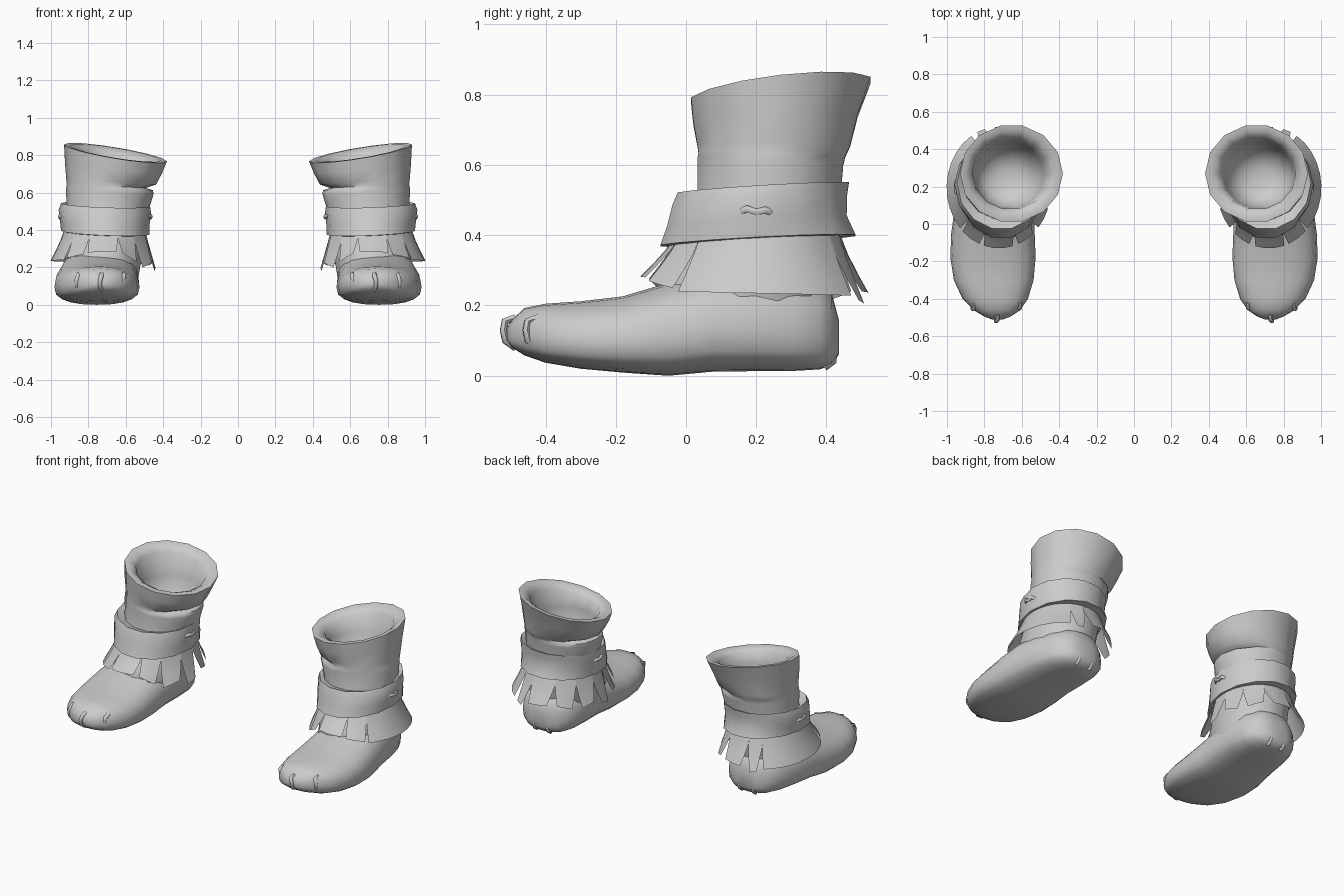
import bpy, math
from math import cos, sin, radians, pi

if "Cube" in bpy.data.objects:
    bpy.data.objects.remove(bpy.data.objects["Cube"])


def finish(ob, angle=40):
    # every part is built on the +x boot and mirrored to the other
    m = ob.modifiers.new("Mirror", 'MIRROR')
    m.use_axis = (True, False, False)
    m.use_mirror_merge = False
    bpy.ops.object.select_all(action='DESELECT')
    ob.select_set(True)
    bpy.context.view_layer.objects.active = ob
    bpy.ops.object.shade_smooth_by_angle(angle=radians(angle))


def make(name, verts, faces):
    me = bpy.data.meshes.new(name)
    me.from_pydata(verts, [], faces)
    me.update()
    ob = bpy.data.objects.new(name, me)
    bpy.context.collection.objects.link(ob)
    return ob


def loft(name, rings, caps=(True, True), angle=40):
    n = len(rings[0])
    verts = [p for r in rings for p in r]
    faces = [(k*n + i, k*n + (i+1) % n, (k+1)*n + (i+1) % n, (k+1)*n + i)
             for k in range(len(rings)-1) for i in range(n)]
    if caps[0]:
        faces.append(tuple(reversed(range(n))))
    if caps[1]:
        faces.append(tuple(range(len(verts)-n, len(verts))))
    ob = make(name, verts, faces)
    finish(ob, angle)
    return ob


def oval(z, cx, cy, rx, ry, tx=0, ty=0, n=14):
    # level or tilted ellipse
    return [(cx + rx*cos(t), cy + ry*sin(t), z + tx*cos(t) + ty*sin(t))
            for t in (2*pi*i/n for i in range(n))]


def spow(v, e):
    return math.copysign(abs(v)**e, v)


def foot_ring(y, cx, hw, zb, zt, n=20):
    zm = zb + 0.4*(zt - zb)
    out = []
    for i in range(n):
        t = 2*pi*i/n
        s = sin(t)
        h = (zt - zm)*spow(s, 0.85) if s > 0 else (zm - zb)*spow(s, 0.62)
        # heel and toe undersides lean in for a rounder end
        out.append((cx + hw*spow(cos(t), 0.85), y, zm + h))
    return out


# foot: y, centre x, half width, bottom z, top z
foot = [(-.51, .73, .03, .10, .135), (-.495, .73, .07, .08, .16),
        (-.46, .733, .125, .058, .193), (-.40, .742, .175, .037, .205),
        (-.30, .75, .213, .02, .212), (-.18, .754, .228, .009, .226),
        (-.05, .754, .223, .0, .265), (.08, .745, .215, .012, .30),
        (.2, .735, .205, .013, .30), (.31, .725, .185, .014, .28),
        (.38, .72, .155, .018, .26), (.415, .72, .115, .03, .235),
        (.435, .72, .06, .06, .16)]
loft("foot", [foot_ring(*f) for f in foot][::-1], angle=60)

# shaft: outside up to the flared rim, broad lip, then down inside
shaft = [(.10, .72, .17, .18, .22), (.22, .72, .15, .20, .26),
         (.30, .715, .18, .21, .235), (.40, .71, .215, .213, .215),
         (.53, .693, .237, .223, .21), (.60, .686, .24, .234, .213, .01),
         (.622, .686, .243, .232, .215, .01), (.635, .703, .247, .212, .217, .01),
         (.655, .678, .25, .24, .223, .012), (.73, .665, .255, .26, .24, .025, .012),
         (.812, .655, .27, .275, .262, .045, .03),
         (.812, .656, .27, .245, .232, .04, .027),
         (.785, .66, .27, .205, .192, .033, .022), (.68, .668, .26, .19, .18),
         (.58, .675, .25, .17, .16), (.52, .68, .245, .12, .11), (.50, .68, .245, .05, .05)]
loft("shaft", [oval(*r) for r in shaft], angle=60)

# ankle cuff band
cuff = [(.515, .70, .23, .205, .195, 0, .015), (.535, .708, .22, .238, .25, .008, .015),
        (.50, .712, .21, .247, .255, .008, .015), (.44, .712, .202, .24, .262, .008, .015),
        (.385, .71, .205, .236, .285, .01, .015),
        (.38, .71, .205, .20, .20, .008, .015)]
loft("cuff", [oval(*r) for r in cuff][::-1], caps=(False, False), angle=40)

# torn fringe: start angle, end angle, bottom z at each end, gap width
flaps = [(-44, 60, .24, .228, 2), (60, 80, .215, .205, 6), (80, 116, .235, .24, 6),
         (116, 145, .24, .215, 6), (145, 172, .21, .23, 6), (172, 196, .20, .18, 6),
         (196, 226, .225, .20, 5), (226, 252, .23, .275, 4), (252, 290, .285, .28, 3),
         (290, 316, .27, .25, 2)]
verts, faces = [], []
for a0, a1, z0, z1, gap in flaps:
    cols = max(3, round((a1 - a0)/12) + 1)
    base = len(verts)
    for j in range(4):
        f = j/3
        gp = gap*max(0, f - .33)/.67     # slits open only near the hem
        for i in range(cols):
            u = i/(cols - 1)
            a = radians(a0 + gp + (a1 - a0 - 2*gp)*u)
            z = .40 + (z0 + (z1 - z0)*u - .40)*f
            g = f**1.2
            verts.append((.712 + .01*g + (.218 + .062*g)*cos(a),
                          .205 - .01*g + (.235 + .09*g)*sin(a), z))
    for j in range(3):
        for i in range(cols - 1):
            k = base + j*cols + i
            faces.append((k, k + cols, k + cols + 1, k + 1))
finish(make("fringe", verts, faces), 60)


def thread(name, pts, r):
    cu = bpy.data.curves.new(name, 'CURVE')
    cu.dimensions = '3D'
    cu.bevel_depth = r
    cu.bevel_resolution = 1
    cu.use_fill_caps = True
    sp = cu.splines.new('POLY')
    sp.points.add(len(pts) - 1)
    for p, q in zip(sp.points, pts):
        p.co = (*q, 1)
    ob = bpy.data.objects.new(name, cu)
    bpy.context.collection.objects.link(ob)
    bpy.ops.object.select_all(action='DESELECT')
    ob.select_set(True)
    bpy.context.view_layer.objects.active = ob
    bpy.ops.object.convert(target='MESH')
    finish(bpy.context.object, 60)


# toe stitches, heel stitches and cuff ties
for x, y in ((.61, -.45), (.73, -.515), (.855, -.45)):
    thread("toe_stitch", [(x, y + .03, .165), (x, y, .155), (x + .008, y - .004, .13),
                          (x + .008, y + .002, .10), (x, y + .03, .08)], .012)
for x in (.67, .765):
    thread("heel_stitch", [(x, .405, .085), (x, .425, .07), (x, .42, .04), (x, .395, .022)], .01)
for x, d in ((.95, 1), (.469, -1)):
    thread("cuff_tie", [(x - .012*d, .16, .47), (x + .002*d, .175, .475), (x, .2, .466),
                        (x + .002*d, .225, .472), (x - .012*d, .24, .465)], .011)
